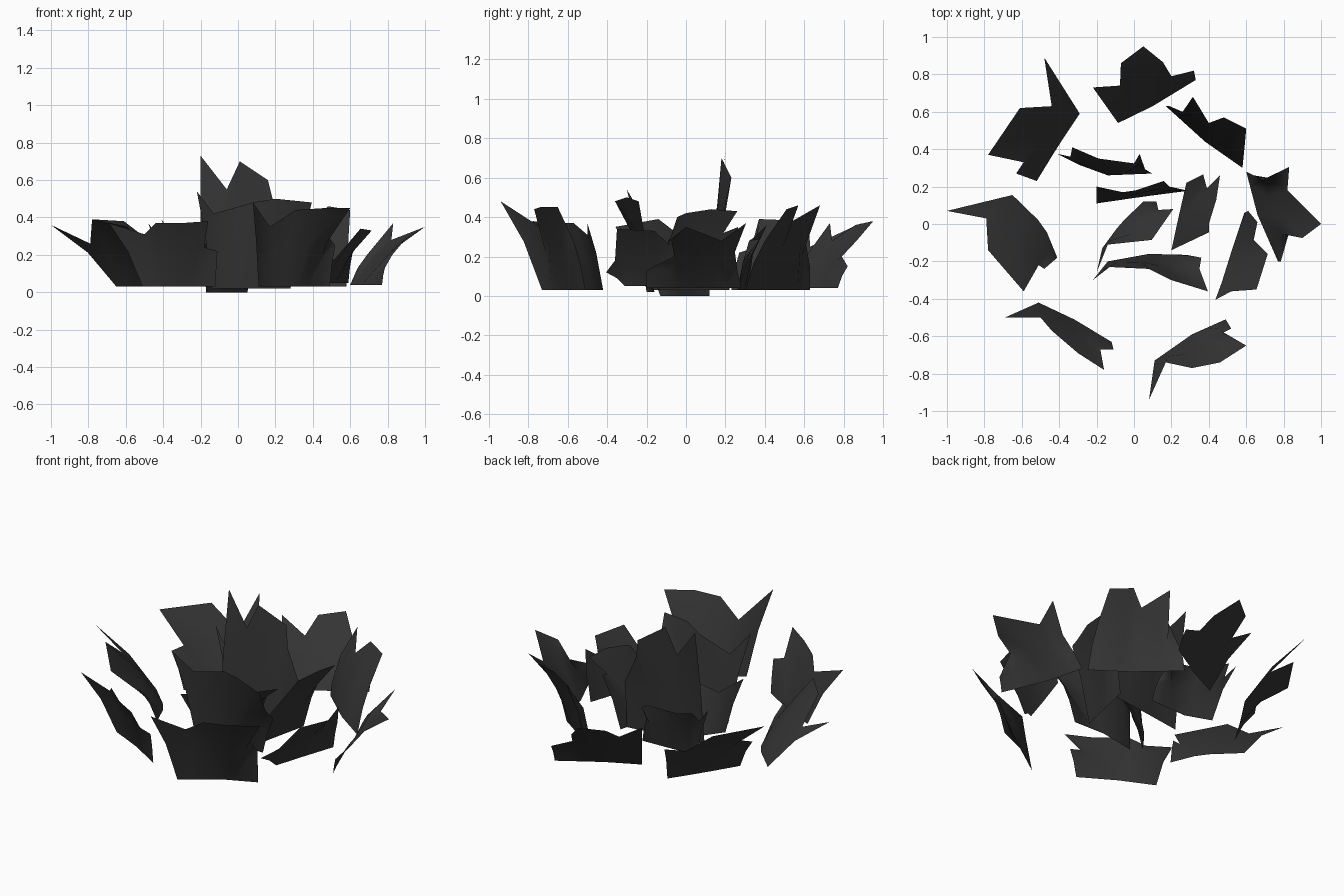
import bpy
from mathutils import Vector

mat = bpy.data.materials.new("charcoal")
mat.diffuse_color = (0.035, 0.035, 0.035, 1)


def shard(name, base, tips, foot=0.03, sag=0.02):
    """Thin curved sheet: a bowed foot line (left, middle, right) lofted to a jagged top edge."""
    a, m, b = [Vector((x, y, foot)) for x, y in base]
    n = len(tips)
    foot_row, mid_row, top_row = [], [], []
    for i, tip in enumerate(tips):
        u = i / (n - 1)
        f = a.lerp(m, 2 * u) if u < 0.5 else m.lerp(b, 2 * u - 1)
        t = Vector(tip)
        # lower half stands steeper than the flaring tip
        out = Vector((t.x - f.x, t.y - f.y, 0))
        mid = f.lerp(t, 0.5) - out * 0.06
        mid.z += sag * min(1, t.z / 0.4)
        foot_row.append(f)
        mid_row.append(mid)
        top_row.append(t)
    verts = foot_row + mid_row + top_row
    faces = [(r * n + i, r * n + i + 1, (r + 1) * n + i + 1, (r + 1) * n + i)
             for r in range(2) for i in range(n - 1)]
    mesh = bpy.data.meshes.new(name)
    mesh.from_pydata(verts, [], faces)
    mesh.materials.append(mat)
    for p in mesh.polygons:
        p.use_smooth = True
    ob = bpy.data.objects.new(name, mesh)
    bpy.context.collection.objects.link(ob)


# Outer ring
shard("outer_shard_back_left", [(-.29, .59), (-.41, .41), (-.52, .23)],
      [(-.48, .89, .37), (-.44, .63, .25), (-.61, .62, .38), (-.78, .37, .39), (-.59, .33, .24), (-.63, .27, .22)])
shard("outer_shard_left", [(-.65, .155), (-.48, -.01), (-.41, -.18)],
      [(-1, .07, .36), (-.79, .03, .26), (-.78, -.14, .39), (-.59, -.36, .35), (-.51, -.22, .2), (-.48, -.24, .22)])
shard("outer_shard_front_left", [(-.51, -.42), (-.32, -.51), (-.12, -.63)],
      [(-.69, -.5, .37), (-.5, -.5, .31), (-.44, -.57, .37), (-.3, -.69, .37), (-.16, -.78, .38),
       (-.18, -.67, .24), (-.11, -.67, .22)])
shard("outer_shard_front_right", [(.11, -.73), (.31, -.59), (.49, -.51)],
      [(.08, -.94, .48), (.17, -.74, .35), (.31, -.77, .44), (.46, -.74, .45), (.6, -.65, .45),
       (.48, -.58, .3), (.52, -.56, .25)])
shard("outer_shard_right", [(.6, .28), (.66, .05), (.77, -.2)],
      [(.69, .235, .2), (.83, .305, .37), (.82, .18, .28), (1, 0, .35), (.9, -.075, .29),
       (.825, -.06, .2), (.785, -.2, .13)], 0.04)
shard("outer_shard_back_right", [(.17, .63), (.38, .44), (.58, .3)],
      [(.19, .63, .14), (.26, .6, .31), (.315, .68, .46), (.4, .54, .38), (.48, .57, .46), (.6, .51, .44),
       (.59, .4, .28)])
shard("outer_shard_back", [(-.085, .54), (.1, .63), (.33, .77)],
      [(-.22, .73, .37), (-.075, .74, .28), (-.07, .86, .36), (.05, .95, .38), (.155, .865, .28),
       (.2, .79, .2), (.32, .82, .15)], 0.04)

# Inner ring
shard("inner_shard_back_left", [(-.29, .315), (-.14, .26), (.1, .27)],
      [(-.41, .375, .39), (-.34, .36, .3), (-.33, .41, .36), (-.19, .35, .3), (.03, .32, .28), (.03, .375, .29),
       (.06, .29, .18)])
shard("inner_shard_back", [(-.2, .11), (.04, .145), (.27, .175)],
      [(-.2, .2, .73), (-.06, .17, .55), (.01, .18, .7), (.16, .23, .6), (.19, .2, .48), (.28, .18, .3)])
shard("inner_shard_front", [(-.14, -.2), (.08, -.16), (.28, -.165)],
      [(-.22, -.3, .54), (-.13, -.23, .42), (.08, -.24, .48), (.2, -.3, .5), (.395, -.36, .48),
       (.35, -.24, .32), (.36, -.18, .25)], 0.02)
shard("inner_shard_right", [(.2, -.14), (.23, 0), (.28, .22)],
      [(.4, -.045, .4), (.4, 0, .42), (.44, .13, .44), (.46, .26, .43), (.39, .19, .32), (.37, .265, .35)])
shard("inner_shard_centre", [(-.17, -.13), (-.075, 0), (.05, .12)],
      [(-.2, -.26, .28), (-.14, -.11, .24), (.095, -.085, .29), (.21, .08, .29), (.13, .075, .22), (.12, .12, .24)],
      0.0)
shard("inner_shard_far_right", [(.47, -.31), (.52, -.15), (.59, .06)],
      [(.435, -.405, .12), (.52, -.36, .18), (.655, -.35, .34), (.715, -.16, .33), (.64, -.085, .26),
       (.66, .01, .33), (.61, .07, .2)], 0.05)
